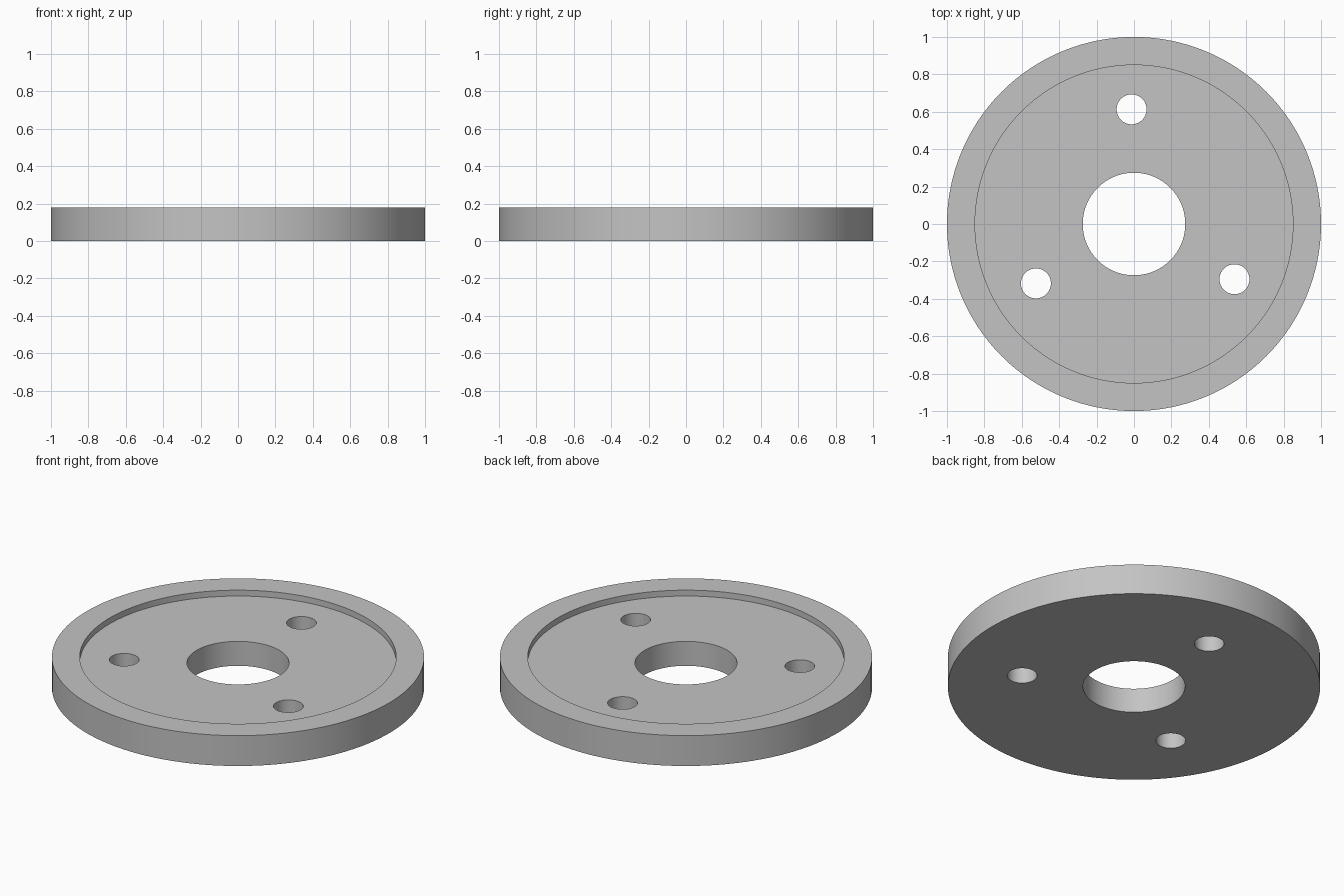
import bpy
from math import cos, sin, radians

cube = bpy.data.objects.get("Cube")
if cube:
    bpy.data.objects.remove(cube, do_unlink=True)

THICKNESS = 0.18
RECESS_FLOOR = 0.145
BOLT_CIRCLE = 0.613

# Single metal colour
grey = bpy.data.materials.new("plain grey")
grey.use_nodes = True
colour = (0.55, 0.55, 0.55, 1)
grey.diffuse_color = colour
grey.node_tree.nodes["Principled BSDF"].inputs["Base Color"].default_value = colour


def cylinder(name, radius, bottom, top, x=0, y=0, sides=128):
    bpy.ops.mesh.primitive_cylinder_add(
        vertices=sides, radius=radius, depth=top - bottom,
        location=(x, y, (bottom + top) / 2))
    obj = bpy.context.object
    obj.name = name
    obj.data.materials.append(grey)
    return obj


# Round plate
plate = cylinder("flange_plate", 1, 0, THICKNESS)

# Shallow recess, centre bore and three bolt holes
cutters = [
    cylinder("recess_cutter", 0.85, RECESS_FLOOR, 0.5),
    cylinder("bore_cutter", 0.274, -0.5, 0.4),
]
for i in range(3):
    angle = radians(91.2 + 120 * i)
    cutters.append(cylinder(f"bolt_hole_cutter_{i + 1}", 0.08, -0.5, 0.4,
                            BOLT_CIRCLE * cos(angle), BOLT_CIRCLE * sin(angle), 64))

bpy.ops.object.select_all(action='DESELECT')
plate.select_set(True)
bpy.context.view_layer.objects.active = plate
for cutter in cutters:
    cutter.hide_render = True
    cut = plate.modifiers.new(cutter.name, 'BOOLEAN')
    cut.operation = 'DIFFERENCE'
    cut.solver = 'EXACT'
    cut.object = cutter
    bpy.ops.object.modifier_apply(modifier=cut.name)
    bpy.data.objects.remove(cutter, do_unlink=True)

# Smooth round walls, crisp rims
bpy.ops.object.shade_smooth_by_angle(angle=radians(30))
